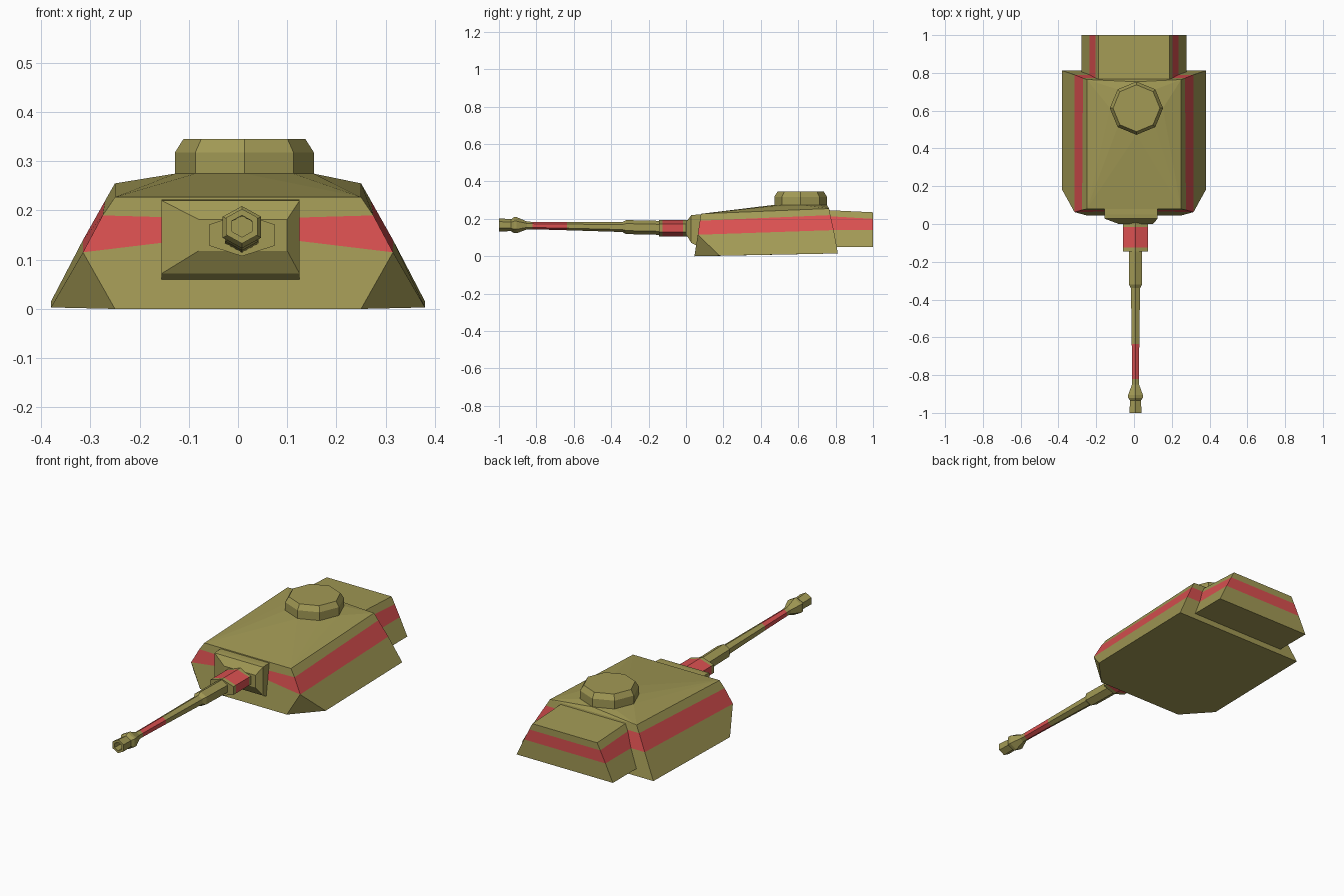
import bpy, bmesh
from math import sin, cos, tau

if "Cube" in bpy.data.objects:
    bpy.data.objects.remove(bpy.data.objects["Cube"])


def paint(name, rgb):
    m = bpy.data.materials.new(name)
    m.diffuse_color = (*rgb, 1)
    m.use_nodes = True
    m.node_tree.nodes["Principled BSDF"].inputs["Base Color"].default_value = m.diffuse_color
    return m


OLIVE = paint("olive", (0.36, 0.32, 0.09))
RED = paint("red", (0.70, 0.08, 0.08))


def loft(name, rings, red=(), caps=(True, True)):
    """Skin a stack of equal-count rings; bands listed in red get stripe paint."""
    bm = bmesh.new()
    rows = [[bm.verts.new(p) for p in ring] for ring in rings]
    n = len(rows[0])
    for k, (a, b) in enumerate(zip(rows, rows[1:])):
        for i in range(n):
            j = (i + 1) % n
            f = bm.faces.new((a[i], a[j], b[j], b[i]))
            f.material_index = int(k in red)
    for row, cap in zip((rows[0], rows[-1]), caps):
        if cap:
            bm.faces.new(row)
    bmesh.ops.remove_doubles(bm, verts=bm.verts, dist=1e-4)
    return finish(name, bm)


def finish(name, bm):
    bmesh.ops.recalc_face_normals(bm, faces=bm.faces)
    me = bpy.data.meshes.new(name)
    bm.to_mesh(me)
    bm.free()
    me.materials.append(OLIVE)
    me.materials.append(RED)
    ob = bpy.data.objects.new(name, me)
    bpy.context.collection.objects.link(ob)
    return ob


def body_ring(centre, front, side, rear):
    """Front centre point plus mirrored front, side and rear corners."""
    right = [front, side, rear]
    return [centre] + right + [(-x, y, z) for x, y, z in reversed(right)]


def hull_level(centre_y, centre_z, front, rear):
    return body_ring((0, centre_y, centre_z), front, front, rear)


# Sloped turret shell with triangular lower front corners and a stripe
loft("turret_shell", [
    body_ring((0, 0.045, 0), (0.25, 0.045, 0), (0.38, 0.18, 0.003), (0.38, 0.812, 0.015)),
    hull_level(0.069, 0.153, (0.315, 0.063, 0.115), (0.315, 0.79, 0.14)),
    hull_level(0.074, 0.182, (0.275, 0.074, 0.19), (0.27, 0.772, 0.22)),
    hull_level(0.08, 0.227, (0.25, 0.08, 0.227), (0.25, 0.765, 0.255)),
], red=[1], caps=(True, False))


def octagon(r, z, front_drop=0.0):
    return [(0.013 + r * cos(tau * i / 8), 0.613 + r * sin(tau * i / 8),
             z + front_drop * sin(tau * i / 8)) for i in range(8)]


# Roof rising from the shell edge to the hatch base
bm = bmesh.new()
corners = [(s * 0.25, y, z) for s in (-1, 1) for y, z in ((0.08, 0.227), (0.765, 0.255))]
for p in corners + octagon(0.14, 0.275):
    bm.verts.new(p)
bmesh.ops.convex_hull(bm, input=bm.verts)
bm.normal_update()
under = [f for f in bm.faces if f.normal.z < -0.5]
bmesh.ops.delete(bm, geom=under, context='FACES_ONLY')
finish("roof", bm)

# Eight-sided commander hatch
loft("cupola", [octagon(0.141, 0.265), octagon(0.141, 0.318), octagon(0.124, 0.345)])


def bustle_ring(w, y0, z0, z1):
    return [(-w, y0, z0), (w, y0, z0), (w, 1.0, z1), (-w, 1.0, z1)]


# Rear storage box with the stripe carried round it
loft("rear_bustle", [
    bustle_ring(0.278, 0.77, 0.05, 0.05),
    bustle_ring(0.235, 0.76, 0.14, 0.14),
    bustle_ring(0.205, 0.75, 0.215, 0.20),
    bustle_ring(0.187, 0.75, 0.247, 0.235),
], red=[1])


def plate(y, x0, x1, z0, z1):
    return [(x0, y, z0), (x1, y, z0), (x1, y, z1), (x0, y, z1)]


# Tapered gun mantlet
loft("mantlet", [
    plate(0.08, -0.155, 0.125, 0.06, 0.222),
    plate(0.05, -0.155, 0.125, 0.06, 0.222),
    plate(0.028, -0.155, 0.125, 0.072, 0.22),
    plate(0.0, -0.08, 0.10, 0.118, 0.182),
])


def hexagon(y, z, rx, rz):
    return [(0.008 + rx * sin(tau * i / 6) / sin(tau / 6), y, z + rz * cos(tau * i / 6))
            for i in range(6)]


# Six-sided gun collar, red behind a thin olive lip
loft("gun_collar", [hexagon(y, 0.15, 0.067, 0.043) for y in (0.02, -0.015, -0.125, -0.145)],
     red=[1])

# Barrel sleeve, tube, stripe and hollow muzzle: y, centre height, half width
stations = [(-0.14, 0.152, 0.034), (-0.32, 0.156, 0.034), (-0.34, 0.156, 0.024),
            (-0.635, 0.161, 0.020), (-0.82, 0.164, 0.018), (-0.85, 0.165, 0.019),
            (-0.905, 0.166, 0.039), (-0.92, 0.166, 0.039), (-0.935, 0.166, 0.029),
            (-1.0, 0.168, 0.032), (-1.0, 0.168, 0.020), (-0.94, 0.167, 0.020)]
loft("gun_barrel", [hexagon(y, z, r, r * 1.1) for y, z, r in stations], red=[3])
